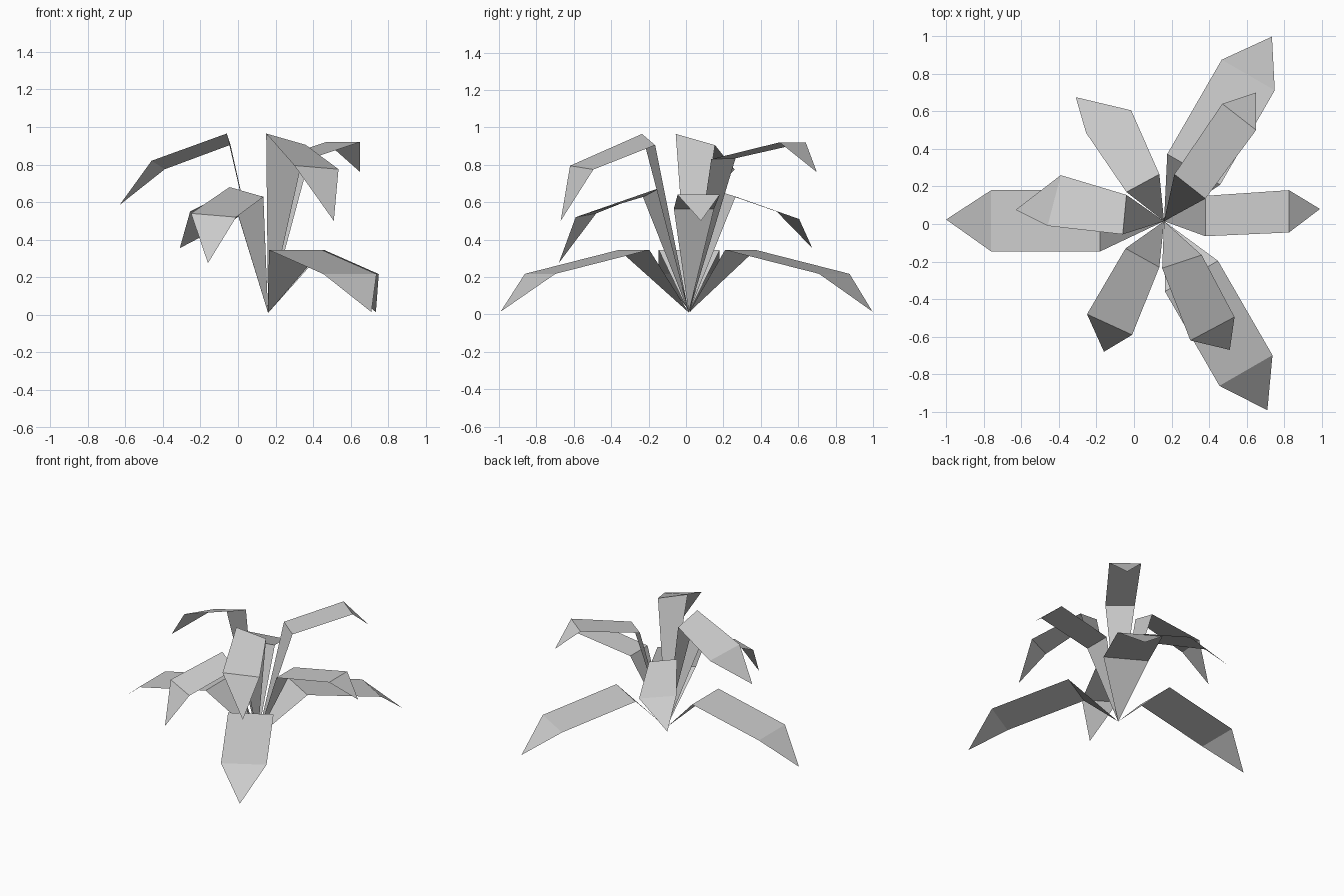
import bpy
import bmesh
from math import radians
from mathutils import Vector, Matrix

# Remove the default cube only
default_cube = bpy.data.objects.get("Cube")
if default_cube:
    bpy.data.objects.remove(default_cube, do_unlink=True)

# Single flat leaf colour
leaf_grey = bpy.data.materials.new("leaf_grey")
leaf_grey.use_nodes = True
colour = (0.6, 0.6, 0.6, 1.0)
leaf_grey.diffuse_color = colour
leaf_grey.node_tree.nodes["Principled BSDF"].inputs["Base Color"].default_value = colour

ROOT = Vector((0.16, 0.015, 0.01))      # where all leaf stems meet
CENTRE = Vector((0.148, 0.01, 0.0))     # axis of the lower whorl


def make_leaf(name, knee, end, tip, turn=0):
    """Folded leaf: stem triangle, blade quad and drooping tip triangle.

    knee and end are (one side, other side) point pairs across the leaf.
    turn rotates the blade about the plant axis, in degrees.
    """
    spin = Matrix.Rotation(radians(turn), 3, "Z")
    outline = [CENTRE + spin @ (Vector(p) - CENTRE) for p in (*knee, *end, tip)]

    bm = bmesh.new()
    root = bm.verts.new(ROOT)
    knee_a, knee_b, end_a, end_b, point = [bm.verts.new(p) for p in outline]
    bm.faces.new((root, knee_b, knee_a))
    bm.faces.new((knee_a, knee_b, end_b, end_a))
    bm.faces.new((end_a, end_b, point))

    # Make the blade face upward, with its neighbours following it
    bm.normal_update()
    bm.faces.ensure_lookup_table()
    if bm.faces[1].normal.z < 0:
        bmesh.ops.reverse_faces(bm, faces=bm.faces[:])

    mesh = bpy.data.meshes.new(name)
    bm.to_mesh(mesh)
    bm.free()
    mesh.materials.append(leaf_grey)
    leaf = bpy.data.objects.new(name, mesh)
    bpy.context.scene.collection.objects.link(leaf)
    return leaf


# Lower whorl: three equal broad leaves reaching the ground
for label, turn in (("right", 0), ("front_left", 120), ("back_left", -120)):
    make_leaf("lower_leaf_" + label,
              knee=((-0.18, 0.18, 0.345), (-0.18, -0.146, 0.345)),
              end=((-0.76, 0.18, 0.217), (-0.76, -0.146, 0.217)),
              tip=(-1.0, 0.024, 0.015),
              turn=turn)

# Middle whorl
make_leaf("middle_leaf_left",
          knee=((0.38, 0.15, 0.565), (0.38, -0.065, 0.565)),
          end=((0.825, 0.18, 0.64), (0.825, -0.045, 0.64)),
          tip=(0.99, 0.08, 0.5))
make_leaf("middle_leaf_front",
          knee=((-0.045, -0.13, 0.68), (0.135, -0.23, 0.628)),
          end=((-0.25, -0.48, 0.54), (-0.01, -0.59, 0.52)),
          tip=(-0.16, -0.68, 0.275))
make_leaf("middle_leaf_back",
          knee=((0.135, 0.265, 0.63), (-0.04, 0.17, 0.66)),
          end=((-0.015, 0.605, 0.51), (-0.255, 0.485, 0.55)),
          tip=(-0.31, 0.675, 0.355))

# Upper whorl
make_leaf("upper_leaf_right",
          knee=((-0.04, 0.155, 0.905), (-0.06, -0.055, 0.965)),
          end=((-0.39, 0.26, 0.775), (-0.46, -0.01, 0.82)),
          tip=(-0.63, 0.075, 0.585))
make_leaf("upper_leaf_front",
          knee=((0.15, -0.235, 0.965), (0.36, -0.165, 0.905)),
          end=((0.3, -0.62, 0.795), (0.535, -0.495, 0.775)),
          tip=(0.51, -0.67, 0.5))
make_leaf("upper_leaf_back",
          knee=((0.38, 0.135, 0.83), (0.215, 0.265, 0.835)),
          end=((0.65, 0.5, 0.92), (0.47, 0.64, 0.92)),
          tip=(0.65, 0.7, 0.76))
